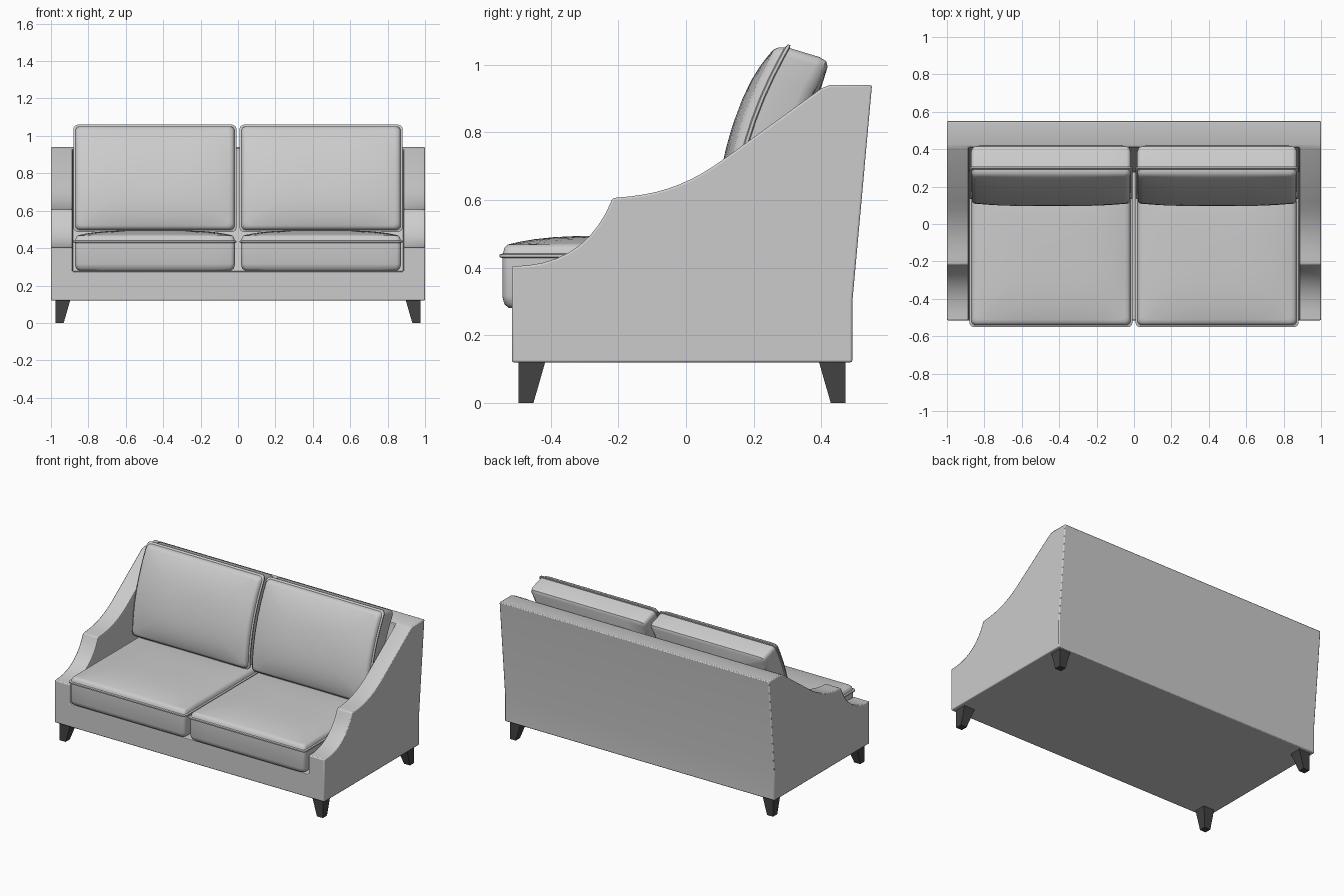
import bpy, bmesh, math

if "Cube" in bpy.data.objects:
    bpy.data.objects.remove(bpy.data.objects["Cube"])


def material(name, rgb):
    m = bpy.data.materials.new(name)
    m.use_nodes = True
    m.diffuse_color = (*rgb, 1)
    m.node_tree.nodes["Principled BSDF"].inputs["Base Color"].default_value = (*rgb, 1)
    return m


fabric = material("light grey fabric", (0.6, 0.6, 0.6))
wood = material("dark wood", (0.055, 0.055, 0.055))


def make_object(name, bm, mat):
    bmesh.ops.recalc_face_normals(bm, faces=bm.faces)
    mesh = bpy.data.meshes.new(name)
    bm.to_mesh(mesh)
    bm.free()
    ob = bpy.data.objects.new(name, mesh)
    bpy.context.collection.objects.link(ob)
    mesh.materials.append(mat)
    return ob


def smooth(ob, degrees=35):
    bpy.ops.object.select_all(action='DESELECT')
    ob.select_set(True)
    bpy.context.view_layer.objects.active = ob
    bpy.ops.object.shade_smooth_by_angle(angle=math.radians(degrees))


def extrude_profile(name, points, half_width, mat):
    """Side profile (y, z) drawn out across x."""
    bm = bmesh.new()
    rings = [[bm.verts.new((x, y, z)) for y, z in points] for x in (-half_width, half_width)]
    for ring in rings:
        bm.faces.new(ring)
    n = len(points)
    for i in range(n):
        j = (i + 1) % n
        bm.faces.new((rings[0][i], rings[0][j], rings[1][j], rings[1][i]))
    return make_object(name, bm, mat)


def bezier(a, b, c, d, steps=9):
    out = []
    for i in range(steps + 1):
        t = i / steps
        k = ((1 - t) ** 3, 3 * t * (1 - t) ** 2, 3 * t * t * (1 - t), t ** 3)
        out.append(tuple(sum(w * p[e] for w, p in zip(k, (a, b, c, d))) for e in (0, 1)))
    return out


# Frame: swept side profile with the seat well cut out
profile = [(-0.515, 0.12)]
profile += bezier((-0.515, 0.404), (-0.37, 0.404), (-0.27, 0.47), (-0.217, 0.605))
profile += bezier((-0.205, 0.607), (-0.08, 0.615), (0.01, 0.645), (0.12, 0.727))
profile += [(0.40, 0.93), (0.425, 0.94), (0.55, 0.94), (0.492, 0.30), (0.492, 0.12)]
frame = extrude_profile("sofa_frame", profile, 1.0, fabric)

well = [(-1, 0.275), (0.28, 0.275), (0.41, 0.92), (0.41, 1.3), (-1, 1.3)]
cutter = extrude_profile("seat_well_cutter", well, 0.885, fabric)
cutter.hide_render = True
cutter.hide_set(True)

cut = frame.modifiers.new("seat well", 'BOOLEAN')
cut.operation = 'DIFFERENCE'
cut.solver = 'EXACT'
cut.object = cutter
bevel = frame.modifiers.new("soft edges", 'BEVEL')
bevel.width = 0.006
bevel.segments = 2
bevel.limit_method = 'ANGLE'
bevel.angle_limit = math.radians(35)
smooth(frame)


def outline(hu, hv, r=0.025, corner=4, side=8):
    """Rounded rectangle with evenly divided sides."""
    pts = []
    for k, (su, sv) in enumerate(((1, 1), (-1, 1), (-1, -1), (1, -1))):
        for i in range(corner + 1):
            a = math.pi / 2 * (k + i / corner)
            pts.append((su * (hu - r) + r * math.cos(a), sv * (hv - r) + r * math.sin(a)))
    full = []
    for i, p in enumerate(pts):
        q = pts[(i + 1) % len(pts)]
        n = side if i % (corner + 1) == corner else 1
        full += [(p[0] + (q[0] - p[0]) * s / n, p[1] + (q[1] - p[1]) * s / n) for s in range(n)]
    return full


def cushion(name, hu, hv, welt, top, crown, place):
    """Boxed cushion with a raised welt and a crowned face; place maps (u, v, w) to space."""
    levels = [(0.02, 0), (0.006, 0.012), (0, 0.035), (0, welt - 0.007), (-0.008, welt - 0.004),
              (-0.008, welt + 0.004), (0.002, welt + 0.007), (0.006, top - 0.01), (0.016, top)]
    bm = bmesh.new()
    rings = []
    for inset, w in levels:
        rings.append([bm.verts.new(place(u, v, w)) for u, v in outline(hu - inset, hv - inset)])
    iu, iv = hu - levels[-1][0], hv - levels[-1][0]
    for s in (0.96, 0.9, 0.8, 0.65, 0.45, 0.2):
        ring = []
        for u, v in outline(iu, iv):
            u, v = u * s, v * s
            lift = crown * (1 - (u / iu) ** 4) * (1 - (v / iv) ** 4)
            ring.append(bm.verts.new(place(u, v, top + lift)))
        rings.append(ring)
    for a, b in zip(rings, rings[1:]):
        for i in range(len(a)):
            j = (i + 1) % len(a)
            bm.faces.new((a[i], a[j], b[j], b[i]))
    bm.faces.new(rings[0])
    bm.faces.new(rings[-1])
    smooth(make_object(name, bm, fabric), 40)


# Seat and back cushions, one pair per side
for side, sx in (("right", -1), ("left", 1)):
    cx = sx * 0.444

    def place_seat(u, v, w):
        return (cx + u, v - 0.135, 0.28 + w)

    def place_back(u, v, w):
        t = (v + 0.278) / 0.556
        depth = 0.13 - w
        return (cx + u, 0.14 + 0.16 * t * abs(t) + depth, 0.495 + 0.556 * t - 0.3 * depth * t)

    cushion(side + "_seat_cushion", 0.428, 0.408, 0.155, 0.188, 0.027, place_seat)
    cushion(side + "_back_cushion", 0.428, 0.278, 0.13, 0.162, 0.022, place_back)

# Legs: straight outer faces, tapering on the inner ones
for side, sx in (("right", -1), ("left", 1)):
    for end, sy, y in (("front", -1, -0.495), ("back", 1, 0.472)):
        bm = bmesh.new()
        rings = []
        for z, size in ((0, 0.044), (0.125, 0.08)):
            corners = ((0, 0), (size, 0), (size, size), (0, size))
            rings.append([bm.verts.new((sx * (0.976 - a), y - sy * b, z)) for a, b in corners])
        for ring in rings:
            bm.faces.new(ring)
        for i in range(4):
            j = (i + 1) % 4
            bm.faces.new((rings[0][i], rings[0][j], rings[1][j], rings[1][i]))
        make_object(f"{side}_{end}_leg", bm, wood)
